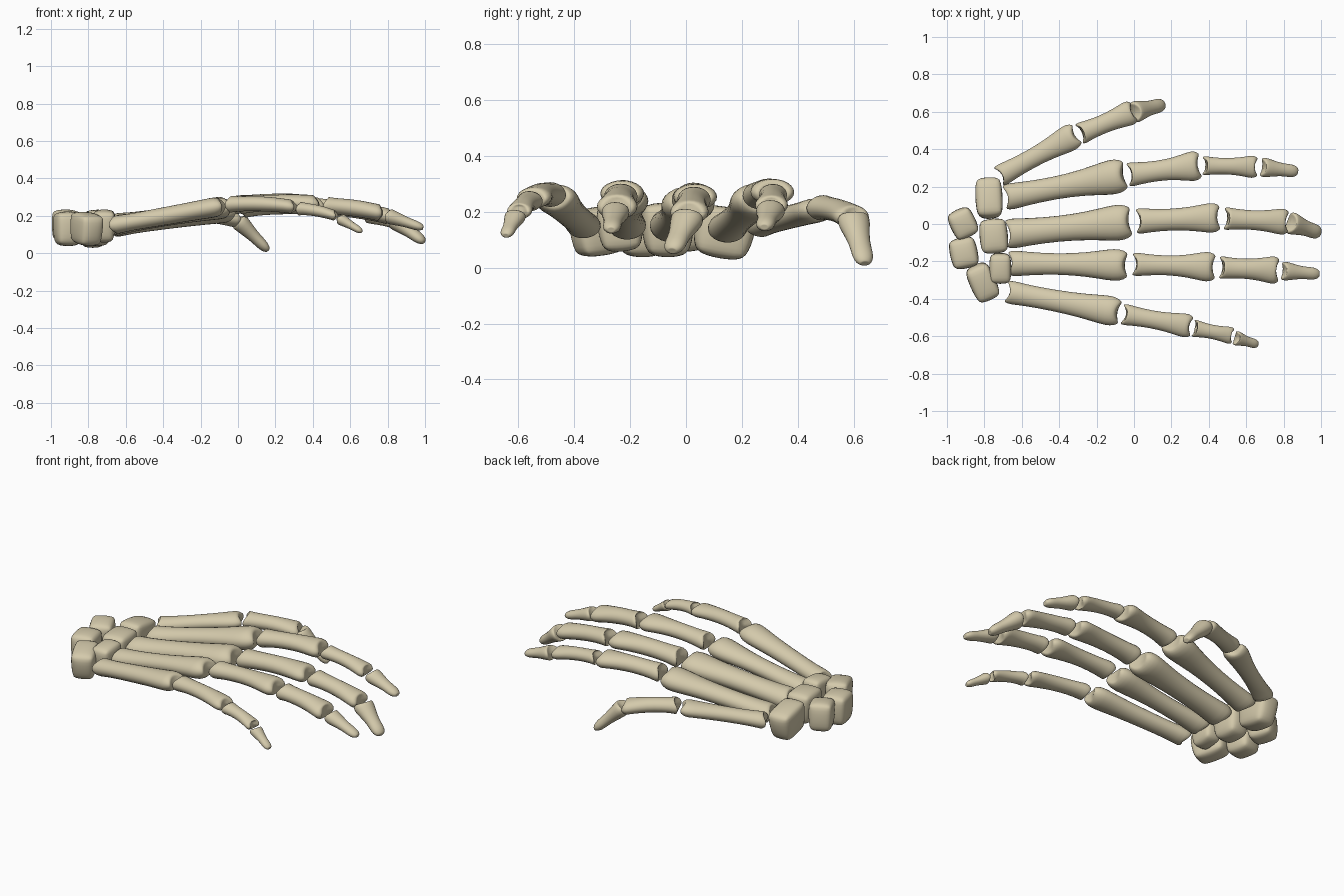
import bpy, bmesh, math
from mathutils import Vector, Euler

if "Cube" in bpy.data.objects:
    bpy.data.objects.remove(bpy.data.objects["Cube"])

mat = bpy.data.materials.new("bone")
mat.diffuse_color = (0.66, 0.59, 0.41, 1)
mat.use_nodes = True
mat.node_tree.nodes["Principled BSDF"].inputs["Base Color"].default_value = mat.diffuse_color
SIDES = 12


def finish(name, bm, levels, angle):
    bmesh.ops.recalc_face_normals(bm, faces=bm.faces[:])
    me = bpy.data.meshes.new(name)
    bm.to_mesh(me)
    bm.free()
    ob = bpy.data.objects.new(name, me)
    bpy.context.collection.objects.link(ob)
    me.materials.append(mat)
    sub = ob.modifiers.new("smooth", 'SUBSURF')
    sub.levels = sub.render_levels = levels
    for p in me.polygons:
        p.use_smooth = True
    return ob


def bone(name, a, b, stations, notch_a, notch_b, bow=0.0):
    """Loft oval rings from a to b; the ends are saddle-shaped joint faces."""
    a, b = Vector(a), Vector(b)
    d = (b - a).normalized()
    side = d.cross(Vector((0, 0, 1))).normalized()
    up = side.cross(d)
    bm = bmesh.new()
    rings = []
    last = len(stations) - 1
    # inner cap rings, shaft rings, inner cap rings
    rows = [(0, s) for s in (0.4, 0.8)] + [(i, 1) for i in range(last + 1)] + [(last, s) for s in (0.8, 0.4)]
    for i, s in rows:
        t, w, h = stations[i]
        c = a.lerp(b, t) + up * bow * math.sin(math.pi * t)
        ring = []
        for k in range(SIDES):
            ang = 2 * math.pi * k / SIDES
            v, u = math.cos(ang) * s, math.sin(ang) * s
            off = 0
            if i == 0:
                off = notch_a * (1 - v * v + 0.3 * u * u)
            elif i == last:
                off = -notch_b * (1 - v * v + 0.3 * u * u)
            ring.append(bm.verts.new(c + side * v * w * 1.05 + up * u * h * 1.05 + d * off))
        rings.append(ring)
    for r, q in zip(rings, rings[1:]):
        for k in range(SIDES):
            n = (k + 1) % SIDES
            bm.faces.new((r[k], r[n], q[n], q[k]))
    bm.faces.new(rings[0][::-1])
    bm.faces.new(rings[-1])
    return finish(name, bm, 1, 40)


def long_bone(name, a, b, wb, ws, wh, flat=0.72, bow=0.0):
    hb, hs, hh = wb * 0.8, ws * 0.85, wh * flat
    st = [(0, wb * .88, hb * .85), (.06, wb, hb), (.17, wb * .88, hb * .85), (.42, ws, hs),
          (.66, ws * .7 + wh * .3, hs * .8 + hh * .2), (.84, wh * .97, hh * .95),
          (.93, wh, hh), (1, wh * .76, hh * .75)]
    bone(name, a, b, st, 0.03, 0.022, bow)


def tip_bone(name, a, b, w):
    st = [(0, w * .85, w * .7), (.1, w, w * .8), (.28, w * .85, w * .7), (.58, w * .6, w * .5),
          (.82, w * .66, w * .5), (.95, w * .52, w * .36), (1, w * .3, w * .2)]
    bone(name, a, b, st, 0.02, 0)


# Fingers: joint starts and ends, then base / shaft / head half widths per bone
fingers = {
    "index": [((-.70, .14, .135), (-.04, .265, .25), .072, .058, .094),
              ((-.04, .262, .255), (.36, .315, .268), .066, .052, .080),
              ((.36, .312, .262), (.665, .305, .215), .052, .042, .060),
              ((.675, .305, .21), (.875, .28, .145), .054)],
    "middle": [((-.69, -.055, .145), (-.01, .015, .235), .082, .066, .097),
               ((.005, .015, .24), (.465, .035, .25), .070, .056, .080),
               ((.475, .03, .245), (.83, .01, .19), .062, .050, .070),
               ((.825, .01, .185), (.995, -.05, .06), .062)],
    "ring": [((-.68, -.21, .145), (-.03, -.22, .25), .070, .054, .086),
             ((-.015, -.215, .255), (.44, -.23, .262), .064, .050, .080),
             ((.45, -.232, .255), (.78, -.248, .21), .062, .052, .074),
             ((.785, -.25, .205), (.99, -.268, .135), .052)],
    "little": [((-.69, -.36, .145), (-.07, -.475, .255), .064, .056, .080),
               ((-.07, -.48, .26), (.315, -.55, .245), .058, .046, .064),
               ((.31, -.555, .24), (.535, -.60, .195), .048, .036, .046),
               ((.535, -.607, .19), (.662, -.645, .115), .040)],
}
for finger, (mc, prox, mid, tip) in fingers.items():
    long_bone(finger + "_metacarpal", *mc, flat=0.68)
    long_bone(finger + "_proximal_phalanx", *prox, flat=0.6, bow=.012)
    long_bone(finger + "_middle_phalanx", *mid, flat=0.62, bow=.010)
    tip_bone(finger + "_distal_phalanx", *tip)

# Thumb
long_bone("thumb_metacarpal", (-.73, .25, .15), (-.30, .485, .21), .060, .048, .072, flat=.62)
long_bone("thumb_proximal_phalanx", (-.30, .478, .215), (.005, .605, .175), .060, .048, .066, flat=.65, bow=.01)
tip_bone("thumb_distal_phalanx", (-.01, .595, .185), (.16, .64, .015), .060)


def carpal(name, loc, size, rot, taper):
    """Rounded wedge-like block."""
    bm = bmesh.new()
    bmesh.ops.create_cube(bm, size=1)
    for v in bm.verts:
        if v.co.z < 0:
            v.co.x *= taper
            v.co.y *= taper
    bmesh.ops.bevel(bm, geom=bm.edges[:], offset=.16, segments=1, affect='EDGES')
    m = Euler([math.radians(r) for r in rot]).to_matrix()
    for v in bm.verts:
        v.co = m @ Vector([c * s for c, s in zip(v.co, size)]) + Vector(loc)
    finish(name, bm, 2, 40)


# Wrist blocks
carpal("trapezium", (-.775, .135, .125), (.16, .24, .19), (-10, 0, 3), .85)
carpal("scaphoid", (-.915, .005, .145), (.15, .17, .18), (5, 0, 25), .9)
carpal("capitate", (-.75, -.065, .135), (.17, .21, .20), (0, 0, 5), .8)
carpal("lunate", (-.91, -.155, .13), (.16, .18, .19), (0, 0, 12), .9)
carpal("hamate", (-.715, -.235, .145), (.13, .18, .18), (5, 0, 0), .85)
carpal("triquetrum", (-.81, -.31, .13), (.15, .22, .18), (8, 0, 24), .9)
